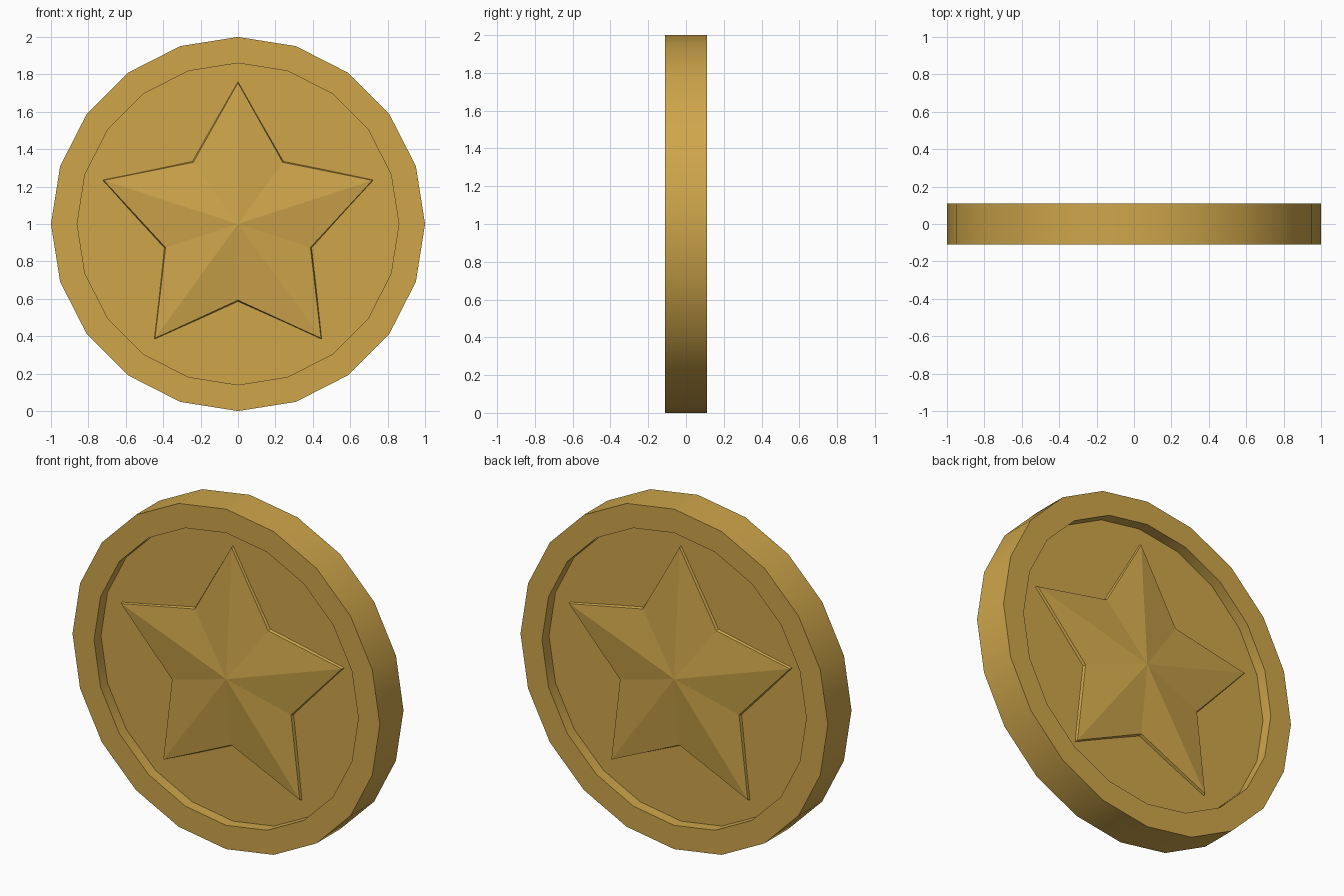
import bpy, bmesh, math

if "Cube" in bpy.data.objects:
    bpy.data.objects.remove(bpy.data.objects["Cube"])

gold = bpy.data.materials.new("gold")
gold.diffuse_color = (0.62, 0.38, 0.07, 1)
gold.use_nodes = True
gold.node_tree.nodes["Principled BSDF"].inputs["Base Color"].default_value = gold.diffuse_color

SIDES = 20
HALF = 0.11      # half thickness of the coin
FLOOR = 0.045    # distance of the sunken floor from the middle plane


def finish(name, bm):
    bmesh.ops.recalc_face_normals(bm, faces=bm.faces)
    mesh = bpy.data.meshes.new(name)
    bm.to_mesh(mesh)
    bm.free()
    mesh.materials.append(gold)
    obj = bpy.data.objects.new(name, mesh)
    bpy.context.collection.objects.link(obj)
    return obj


def ring(bm, radii, y):
    """Closed loop around the y axis through z = 1, cycling through the radii."""
    n = len(radii)
    return [bm.verts.new((r * math.sin(math.tau * i / n), y,
                          1 + r * math.cos(math.tau * i / n)))
            for i, r in enumerate(radii)]


def bridge(bm, a, b):
    for i in range(len(a)):
        j = (i + 1) % len(a)
        bm.faces.new((a[i], a[j], b[j], b[i]))


# Coin body: raised rim with a sunken floor on both sides
bm = bmesh.new()
profile = [(0.86, -FLOOR), (0.86, -HALF), (1, -HALF),
           (1, HALF), (0.86, HALF), (0.86, FLOOR)]
loops = [ring(bm, [r] * SIDES, y) for r, y in profile]
for a, b in zip(loops, loops[1:]):
    bridge(bm, a, b)
bm.faces.new(loops[0])
bm.faces.new(loops[-1])
coin = finish("coin_body", bm)
bpy.context.view_layer.objects.active = coin
coin.select_set(True)
bpy.ops.object.shade_smooth_by_angle(angle=math.radians(30))

# Faceted five-pointed star on each side, with a short bevelled wall
for name, side in (("front_star", -1), ("back_star", 1)):
    bm = bmesh.new()
    base = ring(bm, [0.765, 0.418] * 5, side * (FLOOR - 0.01))
    edge = ring(bm, [0.755, 0.407] * 5, side * 0.06)
    bridge(bm, base, edge)
    bm.faces.new(base)
    apex = bm.verts.new((0, side * HALF, 1))
    for i in range(10):
        bm.faces.new((edge[i], edge[(i + 1) % 10], apex))
    finish(name, bm)
